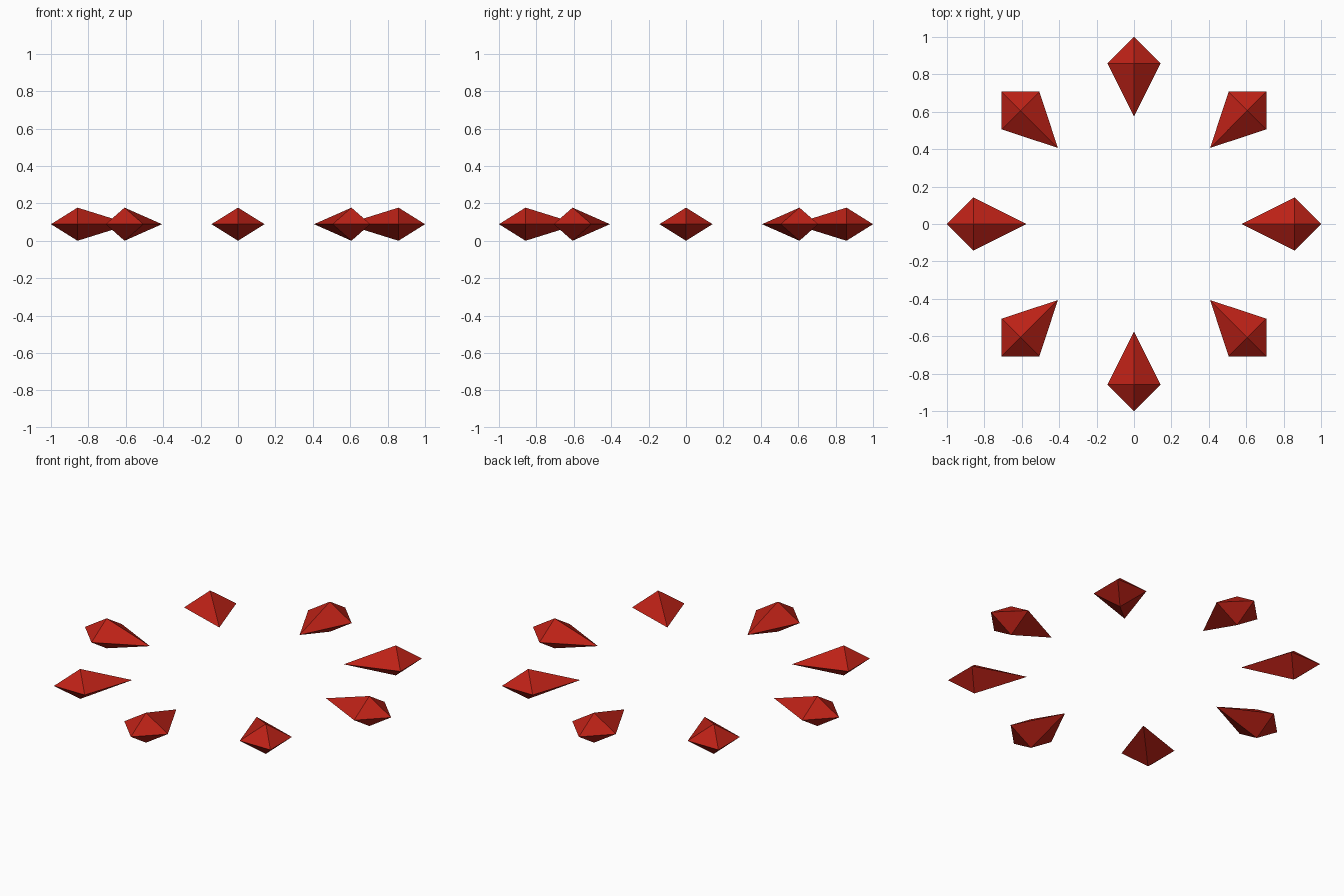
import bpy, bmesh
from math import pi
from mathutils import Matrix

if "Cube" in bpy.data.objects:
    bpy.data.objects.remove(bpy.data.objects["Cube"])

COUNT = 8          # gems in the ring
R_OUT, R_MID, R_IN = 1.0, 0.858, 0.575
HALF_W, HALF_H = 0.142, 0.0885

red = bpy.data.materials.new("red_crystal")
red.diffuse_color = (0.5, 0.015, 0.008, 1)
red.use_nodes = True
red.node_tree.nodes["Principled BSDF"].inputs["Base Color"].default_value = red.diffuse_color


def shard_mesh():
    """Kite-shaped double pyramid pointing toward the ring centre."""
    bm = bmesh.new()
    rim = [bm.verts.new(p) for p in ((R_OUT, 0, 0), (R_MID, HALF_W, 0),
                                     (R_IN, 0, 0), (R_MID, -HALF_W, 0))]
    top = bm.verts.new((R_MID, 0, HALF_H))
    bottom = bm.verts.new((R_MID, 0, -HALF_H))
    for i in range(4):
        a, b = rim[i], rim[(i + 1) % 4]
        bm.faces.new((a, b, top))
        bm.faces.new((b, a, bottom))
    bmesh.ops.recalc_face_normals(bm, faces=bm.faces)
    mesh = bpy.data.meshes.new("shard")
    bm.to_mesh(mesh)
    bm.free()
    mesh.materials.append(red)
    return mesh


# Ring of flat-faceted shards
mesh = shard_mesh()
for i in range(COUNT):
    shard = bpy.data.objects.new(f"shard_{i + 1}", mesh)
    shard.matrix_world = (Matrix.Translation((0, 0, HALF_H))
                          @ Matrix.Rotation(i * 2 * pi / COUNT, 4, 'Z'))
    bpy.context.collection.objects.link(shard)
